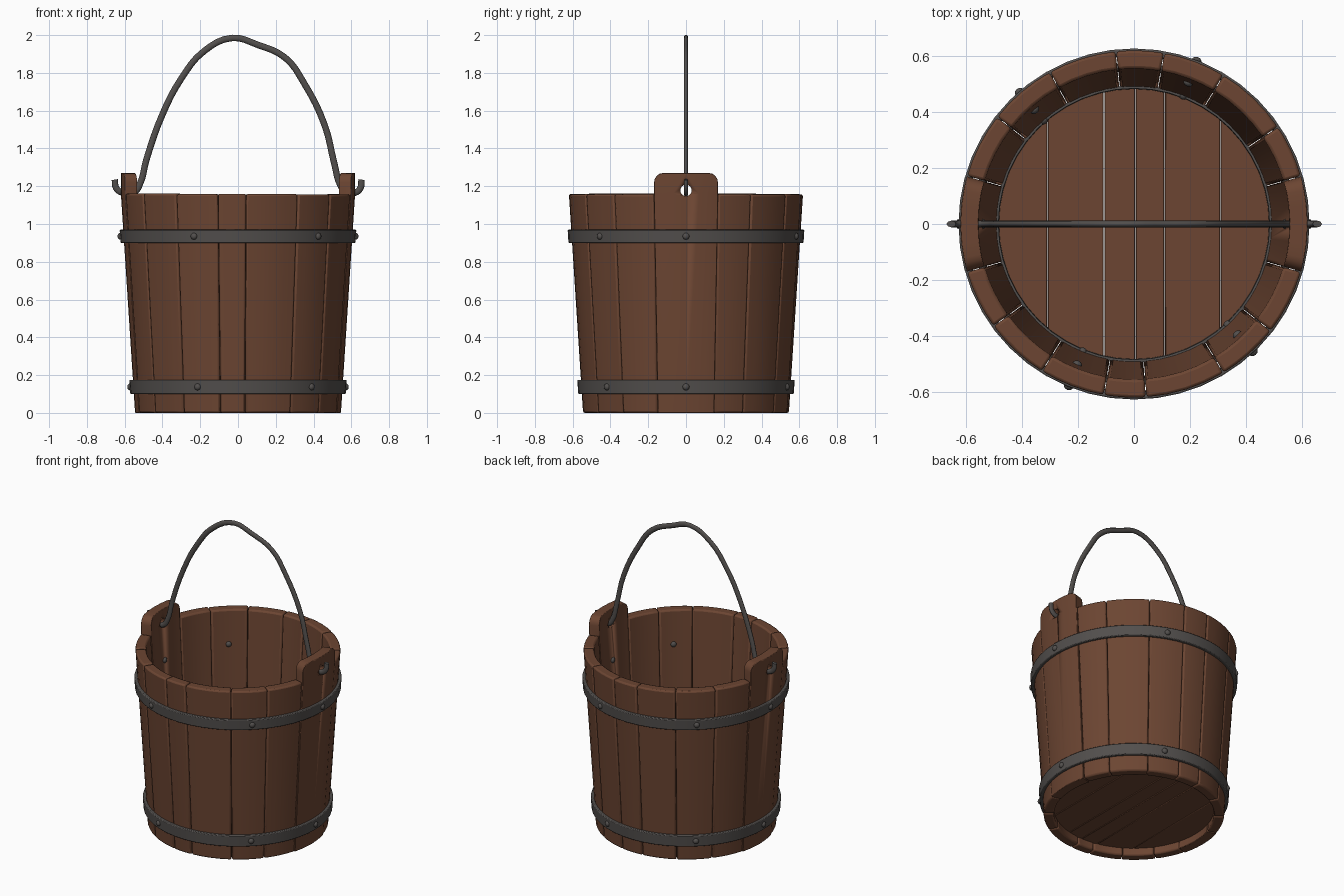
import bpy, bmesh, math, random
from mathutils import Vector, Matrix

if "Cube" in bpy.data.objects:
    bpy.data.objects.remove(bpy.data.objects["Cube"])

random.seed(4)
RIM, EAR_TOP, HOLE_Z = 1.16, 1.27, 1.178


def material(name, rgb):
    m = bpy.data.materials.new(name)
    m.diffuse_color = (*rgb, 1)
    m.use_nodes = True
    m.node_tree.nodes["Principled BSDF"].inputs["Base Color"].default_value = m.diffuse_color
    return m


WOOD = material("brown wood", (0.15, 0.06, 0.032))
IRON = material("dark iron", (0.085, 0.078, 0.074))


def finish(name, bm, mat, bevel=0.0, segments=2):
    bmesh.ops.recalc_face_normals(bm, faces=bm.faces)
    me = bpy.data.meshes.new(name)
    bm.to_mesh(me)
    bm.free()
    ob = bpy.data.objects.new(name, me)
    bpy.context.collection.objects.link(ob)
    me.materials.append(mat)
    bpy.ops.object.select_all(action='DESELECT')
    bpy.context.view_layer.objects.active = ob
    ob.select_set(True)
    if bevel:
        mod = ob.modifiers.new("soft edges", 'BEVEL')
        mod.width, mod.segments = bevel, segments
        mod.limit_method, mod.angle_limit = 'ANGLE', math.radians(40)
    bpy.ops.object.shade_smooth_by_angle(angle=math.radians(35))
    return ob


def outer(z):
    return 0.545 + 0.075 * min(z, RIM) / RIM


def inner(z):
    return 0.482 + 0.073 * min(z, RIM) / RIM


def polar(r, a, z):
    return Vector((r * math.cos(a), r * math.sin(a), z))


def stave(name, a0, a1, top, corner=0.0):
    """Curved tapered board; corner rounds its upper corners."""
    a0, a1 = math.radians(a0 + 0.12), math.radians(a1 - 0.12)
    half = (a1 - a0) / 2 * 0.62
    # positions across the board, -1 to 1
    if corner:
        c = corner / half
        ends = [1 - c + c * math.sin(t * math.pi / 8) for t in range(5)]
        us = [-u for u in reversed(ends)] + [-0.4, 0, 0.4] + ends
    else:
        us = [-1, -0.5, 0, 0.5, 1]
    bm = bmesh.new()
    cols = []
    for u in us:
        a = (a0 + a1) / 2 + u * (a1 - a0) / 2
        h = top
        if corner:
            d = max(0, abs(u) * half - (half - corner))
            h -= corner - math.sqrt(max(0, corner ** 2 - d ** 2))
        zs = [0, RIM, h] if corner else [0, h]
        cols.append([[bm.verts.new(polar(f(z), a, z)) for z in zs] for f in (outer, inner)])
    n = len(cols[0][0])
    for (o0, i0), (o1, i1) in zip(cols, cols[1:]):
        for k in range(n - 1):
            bm.faces.new((o0[k], o1[k], o1[k + 1], o0[k + 1]))
            bm.faces.new((i0[k], i0[k + 1], i1[k + 1], i1[k]))
        bm.faces.new((o0[0], i0[0], i1[0], o1[0]))
        bm.faces.new((o0[-1], o1[-1], i1[-1], i0[-1]))
    for o, i in (cols[0], cols[-1]):
        bm.faces.new(o + i[::-1])
    return finish(name, bm, WOOD, 0.014 if corner else 0.01)


def ring(name, profile, mat, bevel=0.0, steps=48):
    """Closed (r, z) profile turned around the vertical axis."""
    bm = bmesh.new()
    loops = [[bm.verts.new(polar(r, 2 * math.pi * s / steps, z)) for r, z in profile]
             for s in range(steps)]
    m = len(profile)
    for s in range(steps):
        p, q = loops[s], loops[(s + 1) % steps]
        for k in range(m):
            bm.faces.new((p[k], q[k], q[(k + 1) % m], p[(k + 1) % m]))
    return finish(name, bm, mat, bevel)


# Hole cutter running through both ears
bm = bmesh.new()
bmesh.ops.create_cone(bm, cap_ends=True, segments=20, radius1=0.03, radius2=0.03, depth=1.6,
                      matrix=Matrix.Translation((0, 0, HOLE_Z)) @ Matrix.Rotation(math.pi / 2, 4, 'Y'))
cutter = finish("ear_hole_cutter", bm, WOOD)
cutter.hide_render = True
cutter.hide_viewport = True

# Staves of uneven width; the two side ones rise into ears
joints = [-16, 16, 34, 59, 80, 96, 119, 142, 164, 196, 216, 238, 260, 274, 301, 322, 344]
for i, (a0, a1) in enumerate(zip(joints, joints[1:])):
    if i in (0, 8):
        ear = stave("ear_stave", a0, a1, EAR_TOP, 0.05)
        cut = ear.modifiers.new("handle hole", 'BOOLEAN')
        cut.operation, cut.object, cut.solver = 'DIFFERENCE', cutter, 'EXACT'
    else:
        stave("stave", a0, a1, RIM + random.uniform(-0.004, 0.003))

# Floor boards, cut from a disc along straight seams
seams = [-0.5, -0.31, -0.107, 0.005, 0.11, 0.31, 0.5]
for x0, x1 in zip(seams, seams[1:]):
    x0, x1 = x0 + 0.001, x1 - 0.001
    bm = bmesh.new()
    xs = [x0 + (x1 - x0) * k / 8 for k in range(9)]
    edge = [(x, math.sqrt(max(0.0004, 0.492 ** 2 - x * x))) for x in xs]
    outline = edge + [(x, -y) for x, y in reversed(edge)]
    face = bm.faces.new([bm.verts.new((x, y, 0.05)) for x, y in outline])
    top = bmesh.ops.extrude_face_region(bm, geom=[face])
    bmesh.ops.translate(bm, vec=(0, 0, 0.05),
                        verts=[v for v in top["geom"] if isinstance(v, bmesh.types.BMVert)])
    finish("floor_board", bm, WOOD, 0.003, 1)

# Iron hoops with rivets driven through the wall
for name, z0, z1 in (("lower", 0.10, 0.175), ("upper", 0.90, 0.97)):
    ring(name + "_hoop", [(outer(z0) - 0.006, z0), (outer(z0) + 0.019, z0),
                          (outer(z1) + 0.019, z1), (outer(z1) - 0.006, z1)], IRON, 0.005)
    zc = (z0 + z1) / 2
    for deg in (0, 69, 131, 180, 248, 313):
        a = math.radians(deg)
        bm = bmesh.new()
        for r in (outer(zc) + 0.018, inner(zc)):
            bmesh.ops.create_uvsphere(
                bm, u_segments=12, v_segments=8, radius=0.018,
                matrix=Matrix.Translation(polar(r, a, zc)) @ Matrix.Rotation(a, 4, 'Z')
                @ Matrix.Diagonal((0.8, 1, 1, 1)))
        finish(name + "_rivet", bm, IRON)

# Thin iron band inside, just above the floor
ring("inner_band", [(0.482, 0.10), (0.495, 0.10), (0.495, 0.15), (0.484, 0.15)], IRON)

# Bent wire handle with hooked ends
path = [(-0.652, 1.235), (-0.645, 1.19), (-0.61, 1.166), (-0.55, 1.168), (-0.52, 1.21),
        (-0.485, 1.34), (-0.4, 1.58), (-0.3, 1.77), (-0.18, 1.915), (-0.03, 1.985),
        (0.1, 1.95), (0.25, 1.88), (0.35, 1.745), (0.46, 1.52), (0.51, 1.32),
        (0.545, 1.2), (0.575, 1.168), (0.62, 1.166), (0.648, 1.19), (0.654, 1.235)]
curve = bpy.data.curves.new("handle", 'CURVE')
curve.dimensions = '3D'
curve.bevel_depth, curve.bevel_resolution = 0.017, 2
curve.resolution_u = 4
curve.use_fill_caps = True
spline = curve.splines.new('BEZIER')
spline.bezier_points.add(len(path) - 1)
for p, (x, z) in zip(spline.bezier_points, path):
    p.co = (x, 0, z)
    p.handle_left_type = p.handle_right_type = 'AUTO'
curve.materials.append(IRON)
handle = bpy.data.objects.new("handle", curve)
handle.scale.y = 0.7
bpy.context.collection.objects.link(handle)
